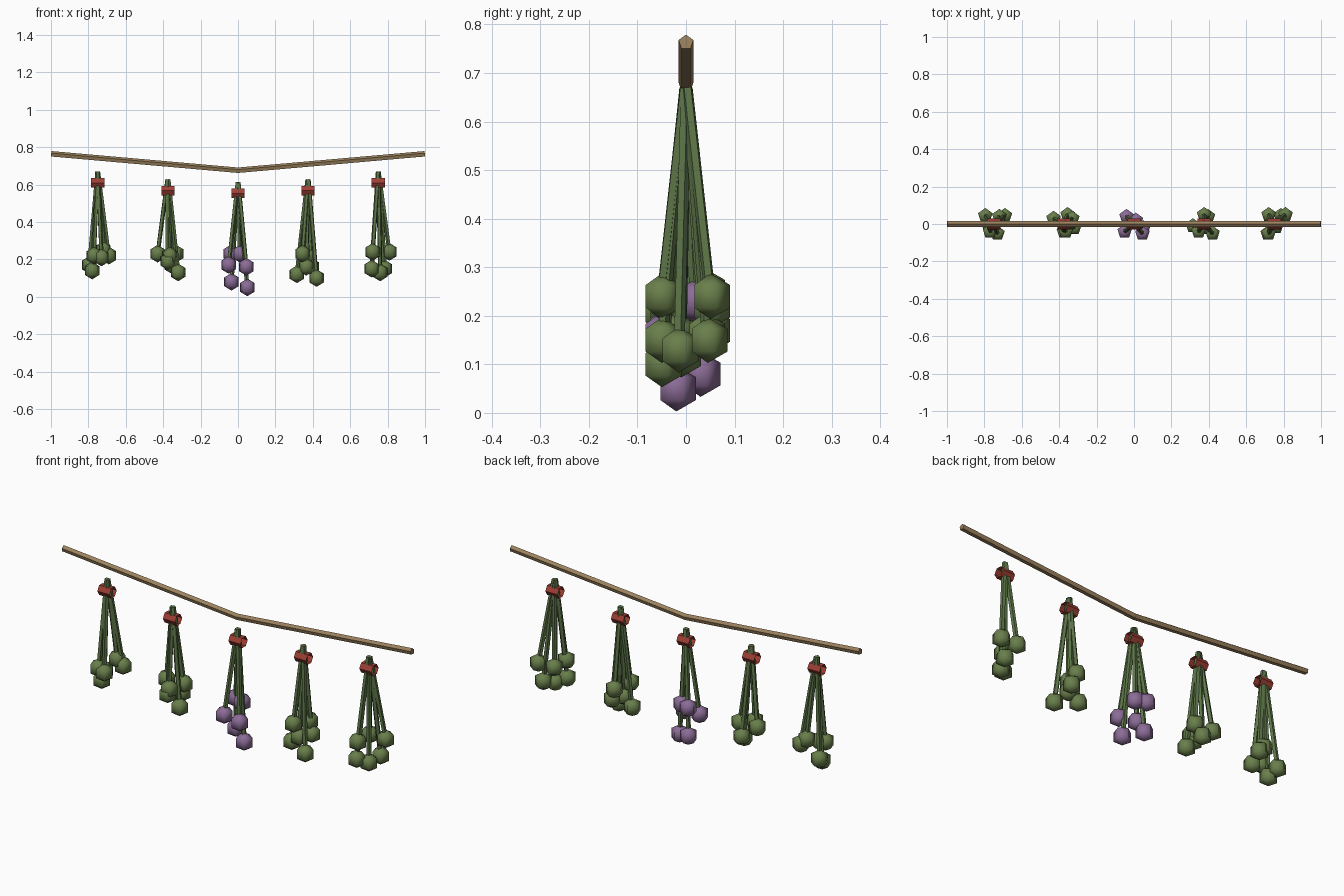
import bpy
import math
from mathutils import Vector

cube = bpy.data.objects.get("Cube")
if cube:
    bpy.data.objects.remove(cube, do_unlink=True)


def make_material(name, rgb):
    mat = bpy.data.materials.new(name)
    mat.use_nodes = True
    color = (*rgb, 1)
    mat.diffuse_color = color
    mat.node_tree.nodes["Principled BSDF"].inputs["Base Color"].default_value = color
    return mat


rope_tan = make_material("rope_tan", (0.33, 0.22, 0.11))
stem_green = make_material("stem_green", (0.11, 0.18, 0.065))
bud_green = make_material("bud_green", (0.14, 0.21, 0.07))
bud_purple = make_material("bud_purple", (0.26, 0.15, 0.31))
tie_red = make_material("tie_red", (0.35, 0.05, 0.035))


def finish(name, mat, smooth=True):
    obj = bpy.context.object
    obj.name = name
    obj.data.materials.append(mat)
    if smooth:
        bpy.ops.object.shade_smooth()
    return obj


def rod(name, start, end, radius, mat, sides=5):
    """Low-sided rod between two points."""
    start, end = Vector(start), Vector(end)
    axis = end - start
    bpy.ops.mesh.primitive_cylinder_add(
        vertices=sides, radius=radius, depth=axis.length,
        location=(start + end) / 2,
        rotation=axis.to_track_quat("Z", "Y").to_euler())
    return finish(name, mat, smooth=False)


def tie(name, location):
    """Open band wrapped across the gathered stems."""
    bpy.ops.mesh.primitive_cylinder_add(
        vertices=6, radius=0.029, depth=0.07, end_fill_type="NOTHING",
        location=location, rotation=(0, math.pi / 2, 0))
    return finish(name, tie_red, smooth=False)


def bud(name, location, mat):
    bpy.ops.mesh.primitive_uv_sphere_add(
        segments=5, ring_count=3, radius=0.047, location=location)
    return finish(name, mat)


# Sagging rope in two straight halves
for side, label in ((-1, "right"), (1, "left")):
    rod("rope_" + label, (0, 0, 0.675), (side * 0.999, 0, 0.763), 0.016, rope_tan)

# Bud positions of each bunch: sideways and depth offsets, height (hundredths)
bunches = [
    ((-4.5, 4.5, 17), (-3, 0, 14), (2, -5, 21),
     (6, 4.5, 22), (3, 4, 25), (-2, -4, 22)),
    ((-5.5, 3, 23), (4.5, 3, 23), (0, -4, 19),
     (2, 5, 17), (5.5, -2, 13), (1, -4, 22)),
    ((-4, 4, 23), (1, 2, 23), (-5, -4, 17),
     (4.5, -5, 16), (-3.5, 3, 8), (5, -2, 5)),
    ((-3, -4, 23), (-6, -1, 12), (0, 5, 22),
     (-1, -2, 16), (4.5, -5, 10), (2, 4, 16)),
    ((-3, -5, 24), (6, 5, 24), (-3.5, -5, 15),
     (1, -1.5, 13), (3.5, 4.5, 15), (-3, 5, 24)),
]

# Hanging bunches: stems, buds and a tie
for i, buds in enumerate(bunches):
    x = (i - 2) * 0.375
    top = 0.613 + 0.014 * abs(i - 2) ** 2
    mat = bud_purple if i == 2 else bud_green
    for j, offset in enumerate(buds):
        dx, y, z = (v / 100 for v in offset)
        tag = f"_{i + 1}_{j + 1}"
        rod("stem" + tag, (x + dx * 0.05, y * 0.05, top), (x + dx, y, z),
            0.012, stem_green)
        bud("bud" + tag, (x + dx, y, z), mat)
    tie(f"tie_{i + 1}", (x, 0, top - 0.06))
